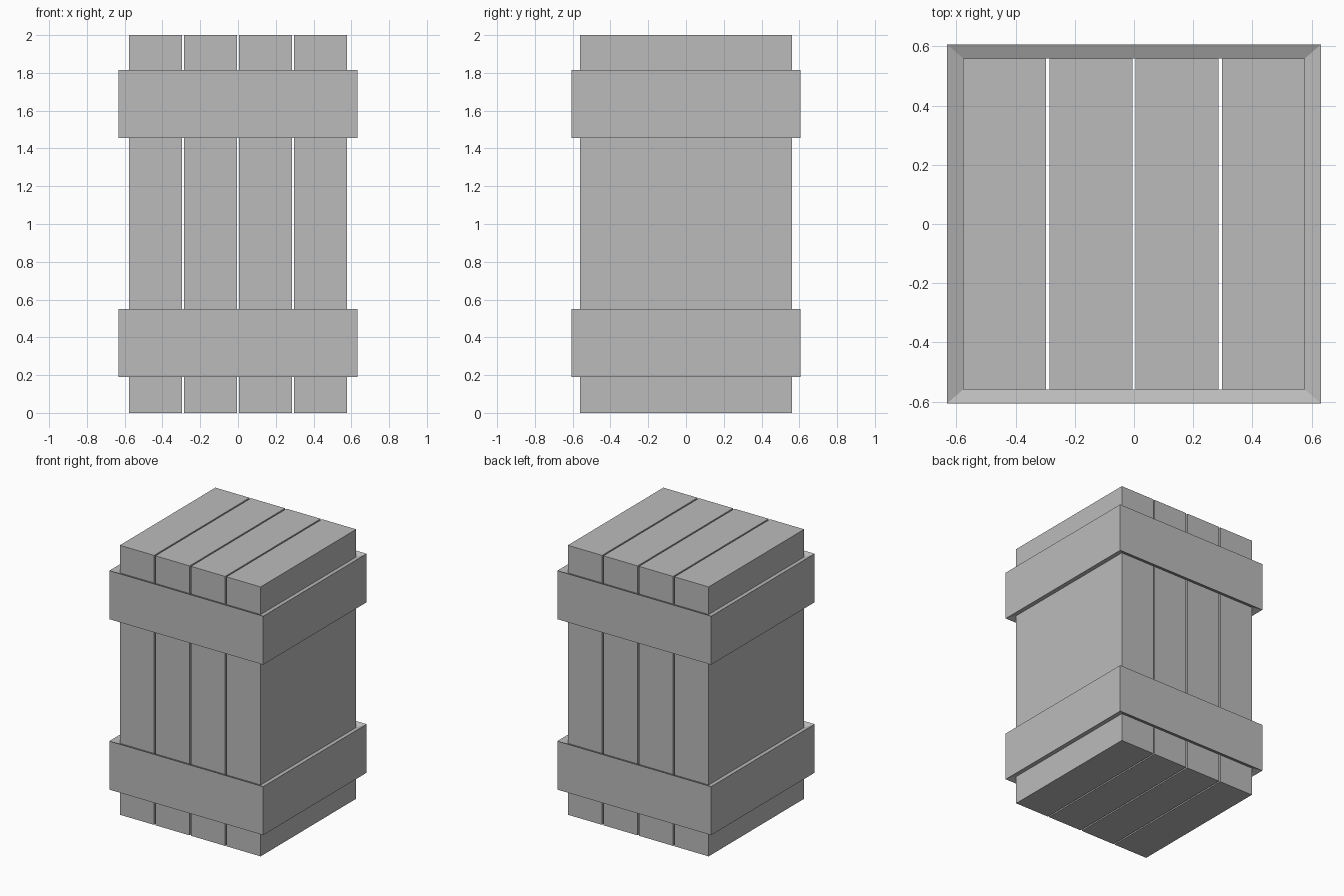
import bpy
import bmesh

cube = bpy.data.objects.get("Cube")
if cube:
    bpy.data.objects.remove(cube, do_unlink=True)

GREY = (0.5, 0.5, 0.5, 1.0)
mat = bpy.data.materials.new("plain grey")
mat.use_nodes = True
mat.diffuse_color = GREY
mat.node_tree.nodes["Principled BSDF"].inputs["Base Color"].default_value = GREY

HALF_X, HALF_Y, HEIGHT = 0.578, 0.56, 2.0
GAP, COUNT = 0.011, 4


def finish(name, bm):
    bmesh.ops.recalc_face_normals(bm, faces=bm.faces)
    mesh = bpy.data.meshes.new(name)
    bm.to_mesh(mesh)
    bm.free()
    mesh.materials.append(mat)
    obj = bpy.data.objects.new(name, mesh)
    bpy.context.collection.objects.link(obj)
    return obj


def board(name, x, width):
    bm = bmesh.new()
    bmesh.ops.create_cube(bm, size=1)
    bmesh.ops.scale(bm, vec=(width, 2 * HALF_Y, HEIGHT), verts=bm.verts)
    bmesh.ops.translate(bm, vec=(x, 0, HEIGHT / 2), verts=bm.verts)
    return finish(name, bm)


def band(name, z0, z1):
    """Mitred frame whose top and bottom edges slope in towards the boards."""
    out_x, out_y, drop = 0.632, 0.607, 0.02
    section = [(out_x, out_y, z0), (out_x, out_y, z1),
               (HALF_X, HALF_Y, z1 - drop), (HALF_X, HALF_Y, z0 + drop)]
    bm = bmesh.new()
    corners = [[bm.verts.new((sx * x, sy * y, z)) for x, y, z in section]
               for sx, sy in ((1, 1), (-1, 1), (-1, -1), (1, -1))]
    for i, a in enumerate(corners):
        b = corners[(i + 1) % 4]
        for j in range(4):
            k = (j + 1) % 4
            bm.faces.new((a[j], a[k], b[k], b[j]))
    return finish(name, bm)


# Upright boards side by side with narrow gaps
width = (2 * HALF_X - GAP * (COUNT - 1)) / COUNT
for i in range(COUNT):
    board(f"board_{i + 1}", -HALF_X + width / 2 + i * (width + GAP), width)

# Frames around the boards
band("lower_band", 0.19, 0.55)
band("upper_band", 1.455, 1.815)
